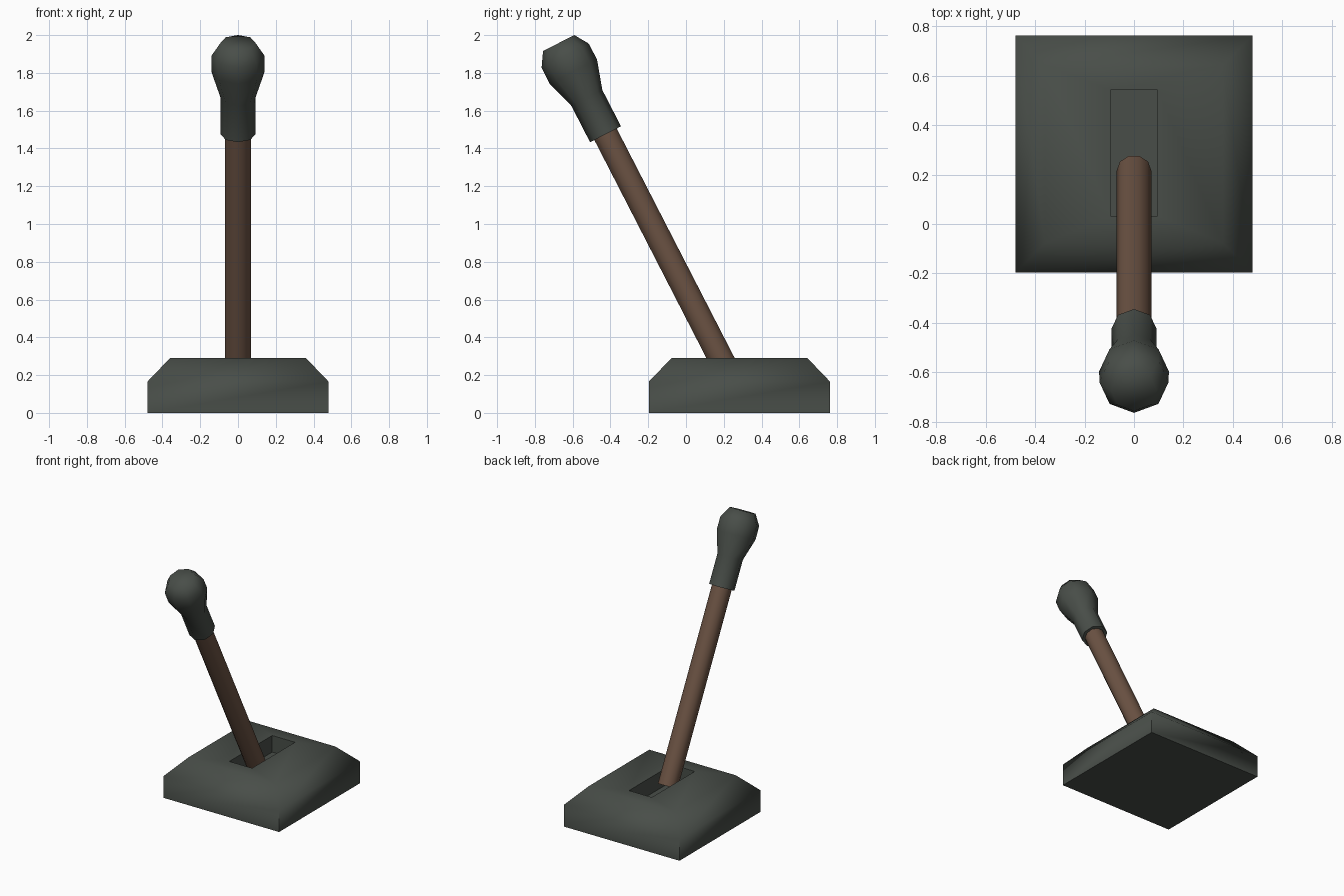
import bpy, bmesh, math
from mathutils import Vector

if "Cube" in bpy.data.objects:
    bpy.data.objects.remove(bpy.data.objects["Cube"])


def material(name, rgb):
    m = bpy.data.materials.new(name)
    m.diffuse_color = (*rgb, 1)
    m.use_nodes = True
    m.node_tree.nodes["Principled BSDF"].inputs["Base Color"].default_value = m.diffuse_color
    return m


dark = material("dark grey green", (0.066, 0.076, 0.066))
brown = material("brown", (0.147, 0.085, 0.056))


def loft(name, rings, mat, angle):
    """Skin a stack of point rings and cap both ends."""
    bm = bmesh.new()
    loops = [[bm.verts.new(p) for p in ring] for ring in rings]
    for a, b in zip(loops, loops[1:]):
        n = len(a)
        for i in range(n):
            j = (i + 1) % n
            bm.faces.new((a[i], a[j], b[j], b[i]))
    bm.faces.new(loops[0][::-1])
    bm.faces.new(loops[-1])
    me = bpy.data.meshes.new(name)
    bm.to_mesh(me)
    bm.free()
    me.materials.append(mat)
    ob = bpy.data.objects.new(name, me)
    bpy.context.collection.objects.link(ob)
    bpy.ops.object.select_all(action='DESELECT')
    ob.select_set(True)
    bpy.context.view_layer.objects.active = ob
    bpy.ops.object.shade_smooth_by_angle(angle=math.radians(angle))
    return ob


def rect(hx, hy, z, cy=0.283):
    return [(-hx, cy - hy, z), (hx, cy - hy, z), (hx, cy + hy, z), (-hx, cy + hy, z)]


# Chamfered base with a recessed slot
loft("base", [rect(0.48, 0.48, 0), rect(0.48, 0.48, 0.165), rect(0.36, 0.36, 0.29),
              rect(0.095, 0.255, 0.29, 0.287), rect(0.095, 0.255, 0.165, 0.287)], dark, 62)

# Leaning lever axis, measured from the bottom of the grip
lean = math.radians(27.2)
axis = Vector((0, -math.sin(lean), math.cos(lean)))
across = Vector((0, math.cos(lean), math.sin(lean)))
grip_start = Vector((0, -0.426, 1.475))


def ring(t, r, sides):
    return [grip_start + axis * t + Vector((r * math.cos(a), 0, 0)) + across * (r * math.sin(a))
            for a in (2 * math.pi * k / sides for k in range(sides))]


# Wooden shaft, ending inside the slot and inside the grip
loft("shaft", [ring(-1.405, 0.07, 10), ring(0.1, 0.07, 10)], brown, 50)

# Grip: straight collar swelling into a knob
profile = [(0, 0.092), (0.216, 0.092), (0.373, 0.141), (0.468, 0.14), (0.543, 0.093)]
loft("grip", [ring(t, r, 8) for t, r in profile], dark, 62)
